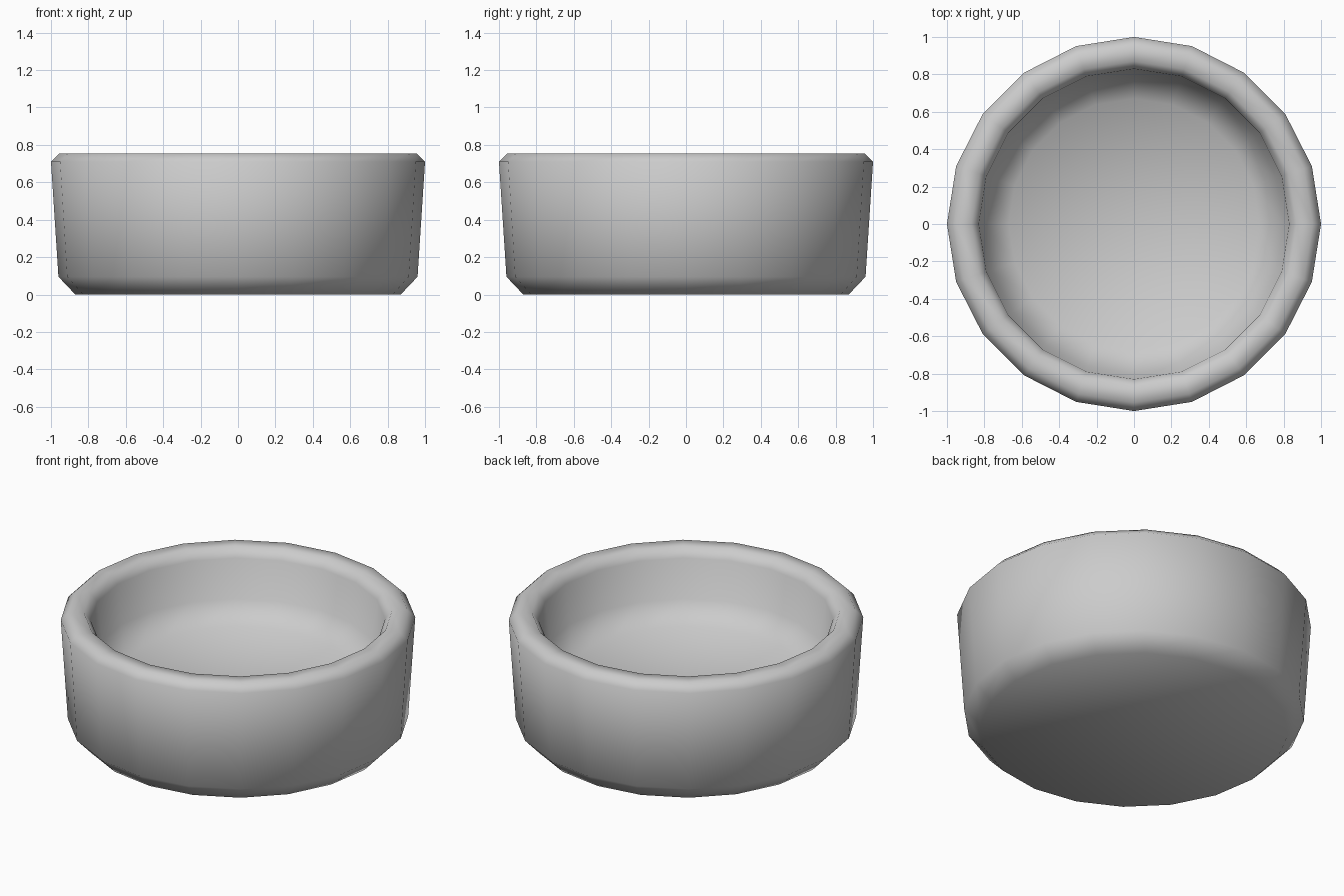
import bpy, bmesh, math

if "Cube" in bpy.data.objects:
    bpy.data.objects.remove(bpy.data.objects["Cube"])

SIDES = 20

# bowl cross-section (radius, height), from outer foot over the rim to the inner floor
profile = [(0.87, 0.0), (0.96, 0.095), (1.0, 0.71), (0.955, 0.755),
           (0.87, 0.755), (0.83, 0.70), (0.80, 0.46), (0.67, 0.35)]

bm = bmesh.new()
rings = []
for r, z in profile:
    rings.append([bm.verts.new((r * math.cos(2 * math.pi * i / SIDES),
                                r * math.sin(2 * math.pi * i / SIDES), z))
                  for i in range(SIDES)])

# walls and rim
for low, high in zip(rings, rings[1:]):
    for i in range(SIDES):
        j = (i + 1) % SIDES
        bm.faces.new((low[i], low[j], high[j], high[i]))

# flat underside and gently dished floor
bm.faces.new(rings[0][::-1])
centre = bm.verts.new((0, 0, 0.31))
for i in range(SIDES):
    bm.faces.new((rings[-1][i], rings[-1][(i + 1) % SIDES], centre))

bmesh.ops.recalc_face_normals(bm, faces=bm.faces)
for f in bm.faces:
    f.smooth = True
mesh = bpy.data.meshes.new("bowl")
bm.to_mesh(mesh)
bm.free()
bowl = bpy.data.objects.new("bowl", mesh)
bpy.context.collection.objects.link(bowl)
